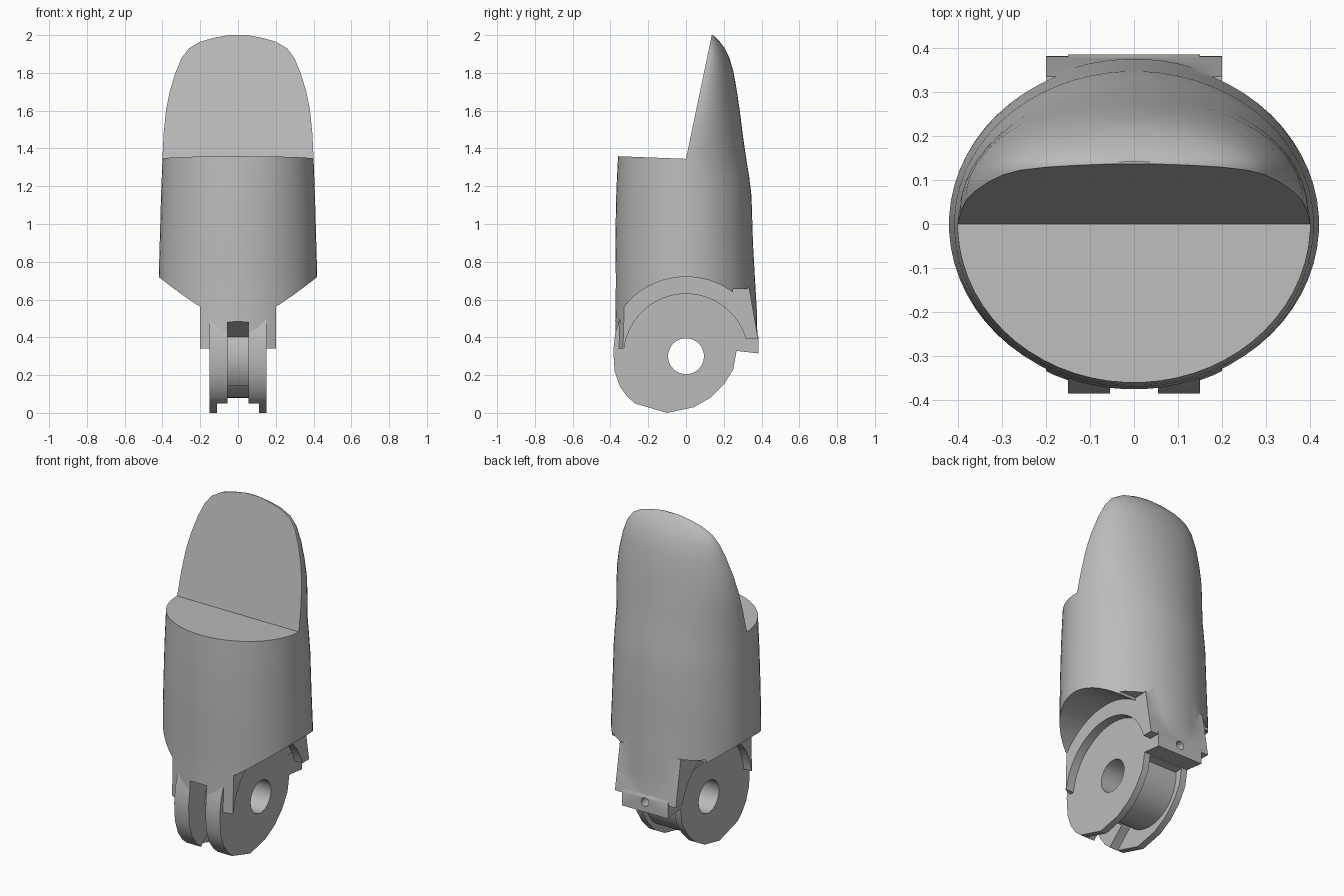
import bpy, bmesh
from math import sin, cos, pi, radians

old = bpy.data.objects.get("Cube")
if old:
    bpy.data.objects.remove(old)

grey = bpy.data.materials.new("plain grey")
grey.use_nodes = True
grey.diffuse_color = (0.5, 0.5, 0.5, 1)
grey.node_tree.nodes["Principled BSDF"].inputs["Base Color"].default_value = (0.5, 0.5, 0.5, 1)

HINGE_Z = 0.3


def loft(name, rings):
    """Skin a closed solid through rings of equal point count."""
    bm = bmesh.new()
    rows = [[bm.verts.new(p) for p in ring] for ring in rings]
    n = len(rows[0])
    for a, b in zip(rows, rows[1:]):
        for i in range(n):
            j = (i + 1) % n
            bm.faces.new((a[i], a[j], b[j], b[i]))
    bm.faces.new(rows[0][::-1])
    bm.faces.new(rows[-1])
    bmesh.ops.recalc_face_normals(bm, faces=bm.faces)
    mesh = bpy.data.meshes.new(name)
    bm.to_mesh(mesh)
    bm.free()
    mesh.materials.append(grey)
    ob = bpy.data.objects.new(name, mesh)
    bpy.context.collection.objects.link(ob)
    return ob


def slab(name, profile, x0, x1):
    """Extrude a side (y, z) profile across x."""
    return loft(name, [[(x, y, z) for y, z in profile] for x in (x0, x1)])


def arc(r, a0, a1, n):
    angles = [radians(a0 + (a1 - a0) * i / n) for i in range(n + 1)]
    return [(r * cos(a), HINGE_Z + r * sin(a)) for a in angles]


def disc(r, n=64):
    return arc(r, 0, 360, n)[:-1]


def box(y0, y1, z0, z1):
    return [(y0, z0), (y1, z0), (y1, z1), (y0, z1)]


def activate(ob):
    bpy.ops.object.select_all(action="DESELECT")
    ob.select_set(True)
    bpy.context.view_layer.objects.active = ob


def combine(ob, other, operation="DIFFERENCE"):
    other.hide_render = True
    mod = ob.modifiers.new("cut", "BOOLEAN")
    mod.operation = operation
    mod.solver = "EXACT"
    mod.object = other
    activate(ob)
    bpy.ops.object.modifier_apply(modifier=mod.name)
    bpy.data.objects.remove(other)


def cut_sides(ob, profile, x):
    for x0, x1 in ((x, 0.6), (-0.6, -x)):
        combine(ob, slab("cutter", profile, x0, x1))


# Fingertip body: height, half width, centre y, front depth, back depth
sections = [
    (0.34, 0.42, 0, 0.38, 0.38), (0.55, 0.42, 0, 0.373, 0.375),
    (0.72, 0.42, 0, 0.372, 0.365), (0.9, 0.415, 0, 0.375, 0.355),
    (1.15, 0.408, 0, 0.37, 0.347), (1.25, 0.404, 0, 0.366, 0.335),
    (1.36, 0.4, 0, 0.36, 0.317), (1.48, 0.394, 0.03, 0.36, 0.27),
    (1.6, 0.382, 0.055, 0.3, 0.23), (1.7, 0.362, 0.075, 0.3, 0.195),
    (1.8, 0.332, 0.096, 0.3, 0.157), (1.88, 0.298, 0.112, 0.3, 0.118),
    (1.93, 0.26, 0.122, 0.25, 0.083), (1.965, 0.2, 0.129, 0.2, 0.05),
    (1.985, 0.13, 0.133, 0.15, 0.027), (2.0, 0.05, 0.136, 0.1, 0.006),
]
STEPS = 64
rings = []
for z, hx, yc, front, back in sections:
    turn = [2 * pi * (i + 0.5) / STEPS for i in range(STEPS)]
    rings.append([(hx * cos(a), yc + (back if sin(a) > 0 else front) * sin(a), z) for a in turn])
body = loft("fingertip_body", rings)

# Flat flap at the lower back
flap = slab("flap", [(0.2, 0.34), (0.385, 0.34), (0.38, 0.4), (0.335, 0.66), (0.2, 0.66)], -0.2, 0.2)
combine(body, flap, "UNION")

# Slanted nail face and flat ledge in front of it
combine(body, slab("cutter", [(0, 1.345), (0.178, 2.2), (-0.6, 2.2), (-0.6, 1.368)], -0.6, 0.6))

# Round side pockets, and shallow recesses beside the hinge
cut_sides(body, disc(0.42), 0.2)
cut_sides(body, box(0.25, 0.6, 0.2, 0.655), 0.2)
cut_sides(body, disc(0.33), 0.148)
cut_sides(body, box(0.2, 0.6, 0.2, 0.39), 0.148)

# Hinge knuckle below the body
knuckle = slab("hinge_knuckle", [
    (-0.33, 0.56), (-0.375, 0.42), (-0.385, 0.33), (-0.378, 0.22), (-0.35, 0.14),
    (-0.31, 0.085), (-0.27, 0.05), (-0.1, 0.0), (0.04, 0.03), (0.13, 0.08),
    (0.2, 0.15), (0.25, 0.23), (0.268, 0.33), (0.25, 0.5)], -0.15, 0.15)

# Wide cord groove round the back of the knuckle
combine(knuckle, slab("cutter", arc(0.22, 223, 365, 30) + arc(0.7, 365, 223, 30), -0.11, 0.11))

# Narrow front slot and pin hole through both parts
for part in (body, knuckle):
    combine(part, slab("cutter", arc(0.23, 154, 270, 30) + arc(0.7, 270, 154, 30), -0.055, 0.055))
    combine(part, slab("cutter", disc(0.095), -0.6, 0.6))

# Back tab with a small cord hole
tab = slab("back_tab", [(0.25, 0.33), (0.385, 0.315), (0.385, 0.4), (0.36, 0.45), (0.25, 0.45)], -0.15, 0.15)
for part in (body, tab):
    hole = [[(0.025 * cos(i * pi / 10), y, 0.375 + 0.025 * sin(i * pi / 10)) for i in range(20)]
            for y in (0.3, 0.5)]
    combine(part, loft("cutter", hole))

for part in (body, knuckle, tab):
    activate(part)
    bpy.ops.object.shade_smooth_by_angle(angle=radians(28))
